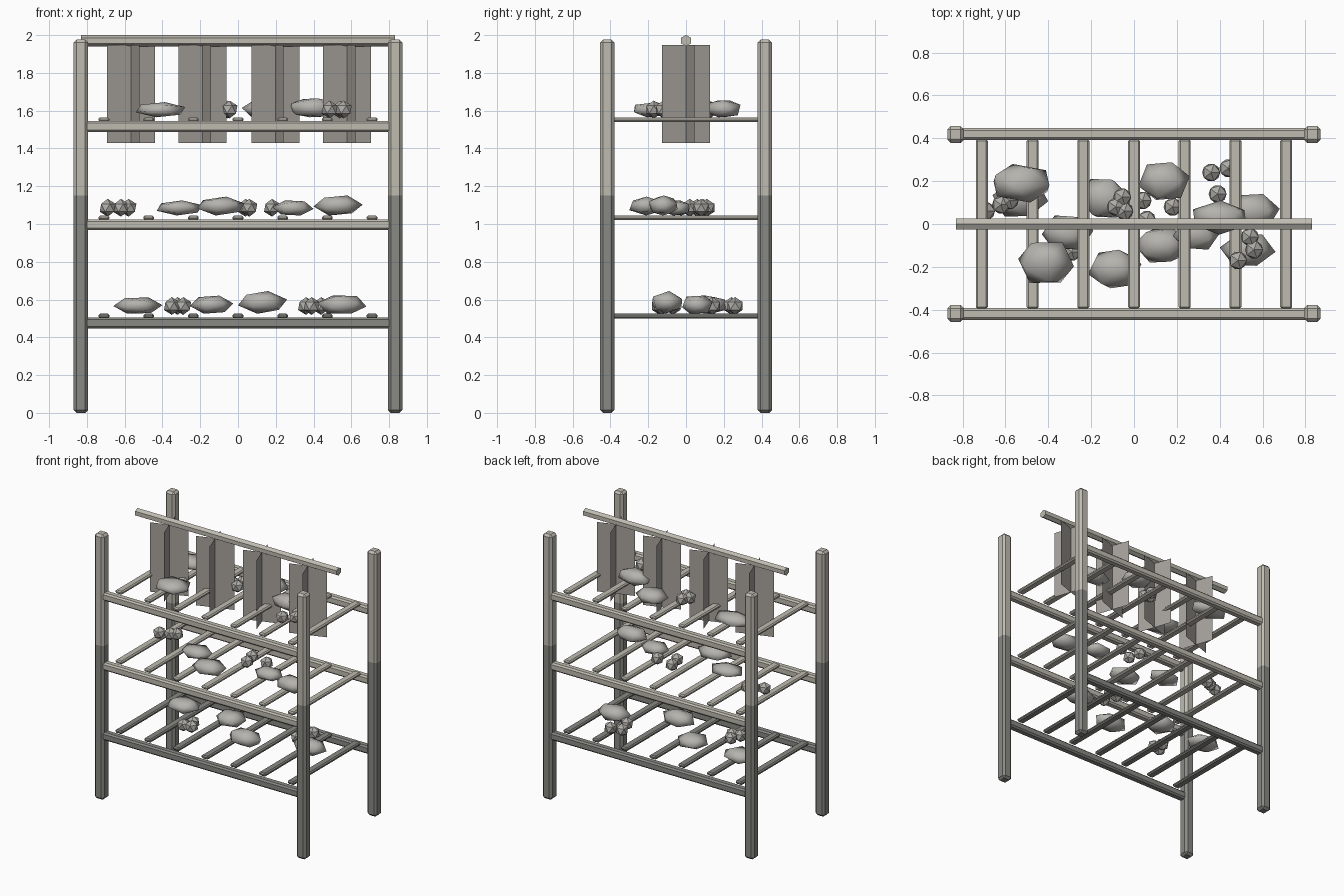
import bpy, bmesh, math, random
from mathutils import Matrix, Vector, Euler

if "Cube" in bpy.data.objects:
    bpy.data.objects.remove(bpy.data.objects["Cube"])

random.seed(4)


def mat(name, rgb):
    m = bpy.data.materials.new(name)
    m.diffuse_color = (*rgb, 1)
    m.use_nodes = True
    m.node_tree.nodes["Principled BSDF"].inputs["Base Color"].default_value = m.diffuse_color
    return m


LIGHT = mat("light wood", (0.52, 0.50, 0.44))
DARK = mat("dark wood", (0.25, 0.25, 0.23))
BUNDLE = mat("dried bundle grey", (0.38, 0.36, 0.33))
LUMP = mat("root grey", (0.46, 0.45, 0.42))
BERRY = mat("berry grey", (0.42, 0.41, 0.38))


def finish(name, bm, mats, smooth=False):
    me = bpy.data.meshes.new(name)
    bm.to_mesh(me)
    bm.free()
    for m in mats:
        me.materials.append(m)
    for p in me.polygons:
        p.use_smooth = smooth
    ob = bpy.data.objects.new(name, me)
    bpy.context.collection.objects.link(ob)
    return ob


def beam(center, size, bevel):
    """Box with chamfered edges."""
    bm = bmesh.new()
    bmesh.ops.create_cube(bm, size=1)
    bmesh.ops.scale(bm, vec=size, verts=bm.verts)
    bmesh.ops.bevel(bm, geom=bm.edges[:], offset=bevel, segments=1,
                    affect='EDGES', profile=0.5)
    bmesh.ops.translate(bm, vec=center, verts=bm.verts)
    return bm


# Corner posts, darker below the weathering line
for sx in (-1, 1):
    for sy in (-1, 1):
        bm = beam((0.832 * sx, 0.417 * sy, 0.988), (0.078, 0.078, 1.976), 0.016)
        bmesh.ops.bisect_plane(bm, geom=bm.verts[:] + bm.edges[:] + bm.faces[:],
                               plane_co=(0, 0, 1.15), plane_no=(0, 0, 1))
        for f in bm.faces:
            f.material_index = 1 if f.calc_center_median().z < 1.15 else 0
        finish("corner_post", bm, [LIGHT, DARK])

# Three shelves: two long rails and seven cross slats each
SHELF_TOP = (0.525, 1.045, 1.565)
for top in SHELF_TOP:
    m = DARK if top < 0.6 else LIGHT
    for sy in (-1, 1):
        finish("shelf_rail", beam((0, 0.42 * sy, top - 0.049), (1.62, 0.056, 0.058), 0.011), [m])
    for i in range(7):
        finish("shelf_slat", beam(((i - 3) * 0.2365, 0, top - 0.0125), (0.056, 0.79, 0.025), 0.008), [m])

# Hexagonal hanging bar along the top
bm = bmesh.new()
bmesh.ops.create_cone(bm, cap_ends=True, segments=6, radius1=0.03, radius2=0.03, depth=1.66)
bmesh.ops.transform(bm, matrix=Matrix.Translation((0, 0, 1.971)) @ Matrix.Rotation(math.pi / 2, 4, 'Y')
                    @ Matrix.Rotation(math.pi / 2, 4, 'Z'), verts=bm.verts)
# Turn so that a corner points up
if max(v.co.z for v in bm.verts) < 1.999:
    bmesh.ops.rotate(bm, cent=(0, 0, 1.971), matrix=Matrix.Rotation(math.pi / 6, 3, 'X'), verts=bm.verts)
finish("hanging_bar", bm, [LIGHT])

# Hanging bundles: two crossed sheets, turned a little
for x in (-0.566, -0.188, 0.198, 0.577):
    bm = bmesh.new()
    for a in (19, 109):
        d = Vector((math.cos(math.radians(a)), math.sin(math.radians(a)), 0)) * 0.135
        pts = [(s * d) + Vector((x, 0, z)) for s, z in ((-1, 1.43), (1, 1.43), (1, 1.947), (-1, 1.947))]
        bm.faces.new([bm.verts.new(p) for p in pts])
    finish("hanging_bundle", bm, [BUNDLE])


def lump(shelf, x, y, hx=0.125, hy=0.09, hz=0.045):
    """Flattened smooth low-poly root, sized to half extents."""
    bm = bmesh.new()
    bmesh.ops.create_icosphere(bm, subdivisions=1, radius=1)
    rot = Euler([random.uniform(0, 6.28) for _ in range(3)]).to_matrix()
    bmesh.ops.rotate(bm, cent=(0, 0, 0), matrix=rot, verts=bm.verts)
    scale = [h / max(abs(v.co[i]) for v in bm.verts) for i, h in enumerate((hx, hy, hz))]
    bmesh.ops.scale(bm, vec=scale, verts=bm.verts)
    bmesh.ops.translate(bm, vec=(x, y, SHELF_TOP[shelf] + hz), verts=bm.verts)
    finish("drying_root", bm, [LUMP], smooth=True)


def berry(shelf, x, y, r=0.047):
    bm = bmesh.new()
    bmesh.ops.create_icosphere(bm, subdivisions=1, radius=r)
    bmesh.ops.translate(bm, vec=(x, y, SHELF_TOP[shelf] + 0.041), verts=bm.verts)
    finish("berry", bm, [BERRY])


# Roots on the shelves
for args in (
    (0, -0.53, 0.12, 0.13, 0.085, 0.043), (0, -0.14, 0.12, 0.115, 0.09, 0.048),
    (0, 0.13, -0.10, 0.13, 0.08, 0.06), (0, 0.55, 0.06, 0.13, 0.08, 0.048),
    (1, -0.31, -0.04, 0.12, 0.08, 0.04), (1, -0.09, -0.21, 0.125, 0.09, 0.05),
    (1, 0.29, -0.05, 0.11, 0.07, 0.04), (1, 0.53, -0.12, 0.13, 0.075, 0.053),
    (2, -0.41, -0.18, 0.13, 0.095, 0.04), (2, -0.525, 0.19, 0.13, 0.09, 0.045),
    (2, 0.14, 0.20, 0.12, 0.088, 0.045), (2, 0.40, 0.03, 0.125, 0.08, 0.05),
):
    lump(*args)

# Berry clusters of three
for shelf, pts in (
    (0, ((-0.35, -0.14), (-0.32, -0.07), (-0.29, -0.13))),
    (0, ((0.36, 0.24), (0.44, 0.26), (0.39, 0.14))),
    (1, ((-0.69, 0.06), (-0.62, 0.09), (-0.58, 0.11))),
    (1, ((0.06, 0.02), (0.04, 0.11), (0.18, 0.08))),
    (2, ((-0.055, 0.125), (-0.085, 0.08), (-0.045, 0.06))),
    (2, ((0.485, -0.17), (0.56, -0.12), (0.54, -0.06))),
):
    for p in pts:
        berry(shelf, *p)
